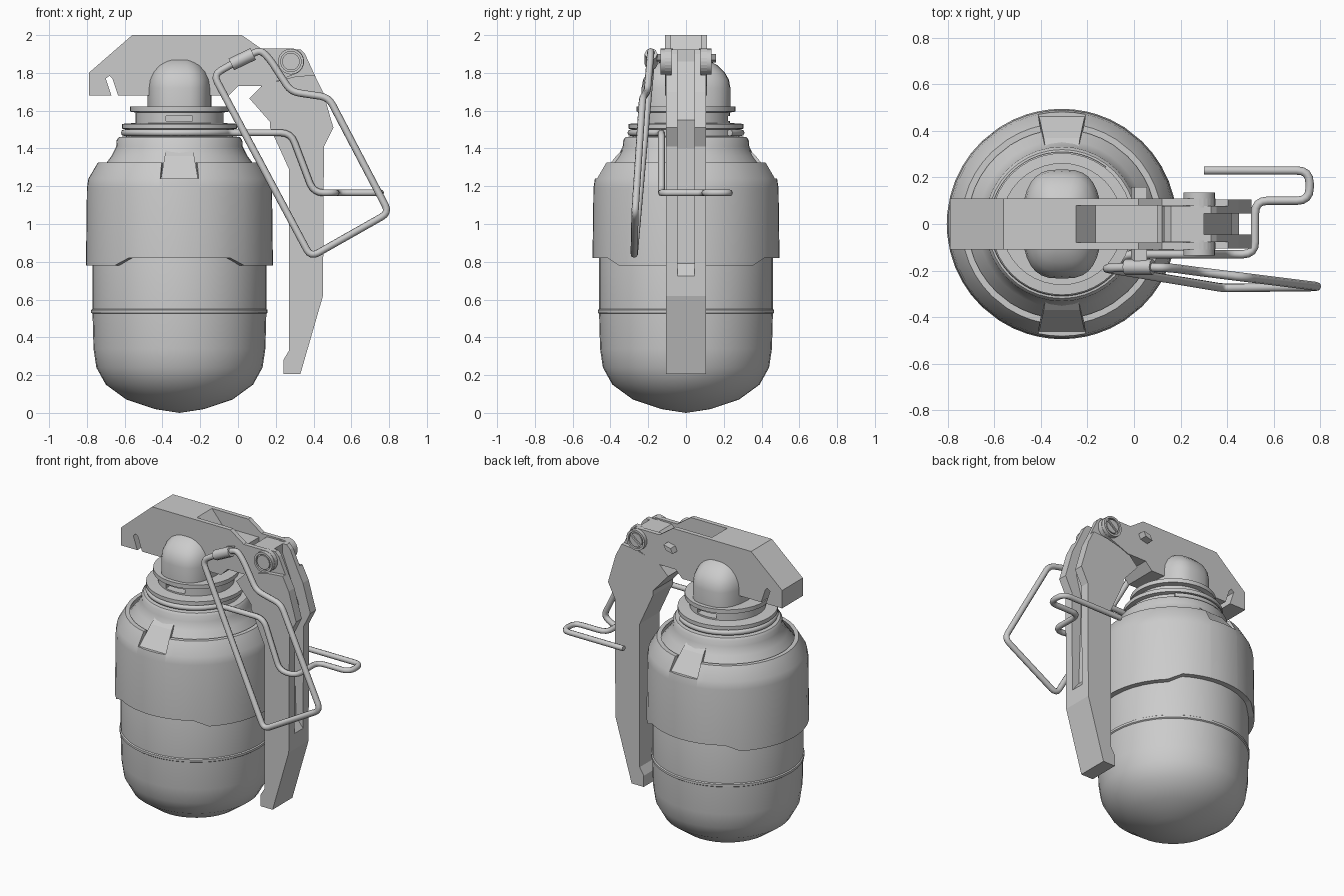
import bpy, bmesh, math
from mathutils import Vector

if "Cube" in bpy.data.objects:
    bpy.data.objects.remove(bpy.data.objects["Cube"])

CX = -0.31  # body axis


def finish(name, bm, angle=35):
    bmesh.ops.remove_doubles(bm, verts=bm.verts, dist=1e-5)
    bmesh.ops.recalc_face_normals(bm, faces=bm.faces)
    me = bpy.data.meshes.new(name)
    bm.to_mesh(me)
    bm.free()
    ob = bpy.data.objects.new(name, me)
    bpy.context.collection.objects.link(ob)
    if angle:
        smooth(ob, angle)
    return ob


def activate(ob):
    bpy.ops.object.select_all(action='DESELECT')
    ob.select_set(True)
    bpy.context.view_layer.objects.active = ob


def smooth(ob, angle=35):
    activate(ob)
    bpy.ops.object.shade_smooth_by_angle(angle=math.radians(angle))


def skin(name, rings, wrap, angle=35):
    """Bridge rings of points; wrap closes the sequence of rings."""
    bm = bmesh.new()
    vs = [[bm.verts.new(p) for p in r] for r in rings]
    n = len(vs[0])
    for i in range(len(vs) if wrap else len(vs) - 1):
        a, b = vs[i], vs[(i + 1) % len(vs)]
        for j in range(n):
            k = (j + 1) % n
            bm.faces.new((a[j], a[k], b[k], b[j]))
    return finish(name, bm, angle)


def lathe(name, prof, segs=40, angle=35):
    return skin(name, [[(CX + r * math.cos(2 * math.pi * j / segs), r * math.sin(2 * math.pi * j / segs), z)
                        for j in range(segs)] for r, z in prof], False, angle)


def prism(name, pts, y0, y1):
    """Side outline in xz, extruded along y."""
    bm = bmesh.new()
    f = bm.faces.new([bm.verts.new((x, y0, z)) for x, z in pts])
    g = bmesh.ops.extrude_face_region(bm, geom=[f])
    bmesh.ops.translate(bm, vec=(0, y1 - y0, 0), verts=[v for v in g['geom'] if isinstance(v, bmesh.types.BMVert)])
    return finish(name, bm, 0)


def cut(ob, cutter):
    m = ob.modifiers.new("cut", 'BOOLEAN')
    m.operation = 'DIFFERENCE'
    m.object = cutter
    cutter.hide_render = True
    activate(ob)
    bpy.ops.object.modifier_apply(modifier=m.name)
    bpy.data.objects.remove(cutter)


def wire(name, pts, r, cyclic=False, fillet=0.05):
    """Round bar through points with rounded corners."""
    P = [Vector(p) for p in pts]
    out, n = [], len(P)
    for i, p in enumerate(P):
        if not cyclic and i in (0, n - 1):
            out.append(p)
            continue
        a, b = P[i - 1] - p, P[(i + 1) % n] - p
        d = min(fillet, a.length * 0.45, b.length * 0.45)
        s, e = p + a.normalized() * d, p + b.normalized() * d
        for t in (0, 0.25, 0.5, 0.75, 1):
            out.append(s * (1 - t) ** 2 + p * 2 * t * (1 - t) + e * t * t)
    cu = bpy.data.curves.new(name, 'CURVE')
    cu.dimensions = '3D'
    cu.bevel_depth = r
    cu.bevel_resolution = 2
    cu.use_fill_caps = True
    sp = cu.splines.new('POLY')
    sp.points.add(len(out) - 1)
    for q, v in zip(sp.points, out):
        q.co = (*v, 1)
    sp.use_cyclic_u = cyclic
    ob = bpy.data.objects.new(name, cu)
    bpy.context.collection.objects.link(ob)
    activate(ob)
    bpy.ops.object.convert(target='MESH')
    smooth(bpy.context.object, 50)


# body with ridge and shoulder
lathe("body", [(0, 0), (0.13, 0.02), (0.28, 0.07), (0.39, 0.15), (0.44, 0.24), (0.455, 0.34), (0.46, 0.525),
               (0.467, 0.53), (0.467, 0.545), (0.46, 0.55), (0.46, 1.20), (0.42, 1.28), (0.36, 1.36),
               (0.335, 1.41), (0.332, 1.445), (0.32, 1.46), (0.28, 1.465), (0, 1.465)])

# sleeve: stepped lower edge, notches at front and back
quad = [0, 6, 12.2, 12.6, 18, 25, 33, 44, 52, 60, 68, 76, 84, 90]
half = quad + [180 - q for q in quad[-2::-1]]
angles = half + [360 - q for q in half[-2:0:-1]]
rings = []
for a in angles:
    q = min(a % 180, 180 - a % 180)  # angle away from the y axis
    zb = 0.82 if q <= 33 else 0.78
    if q < 12.4:
        prof = [(0.495, zb), (0.49, 1.19), (0.483, 1.235), (0.482, 1.24), (0.455, 1.24), (0.452, 1.2), (0.455, zb)]
    else:
        prof = [(0.495, zb), (0.49, 1.19), (0.482, 1.24), (0.432, 1.325), (0.405, 1.325), (0.452, 1.23), (0.455, zb)]
    c, s = math.sin(math.radians(a)), -math.cos(math.radians(a))
    rings.append([(CX + r * c, r * s, z) for r, z in prof])
skin("sleeve", rings, True, 25)

# sloping tabs in the notches
for sgn, side in ((-1, "front"), (1, "back")):
    rings = []
    for r, z, w in ((0.32, 1.405, 0.07), (0.37, 1.36, 0.078), (0.462, 1.24, 0.098)):
        rings.append([(CX - w, sgn * r, z), (CX + w, sgn * r, z),
                      (CX + w, sgn * (r - 0.06), z - 0.03), (CX - w, sgn * (r - 0.06), z - 0.03)])
    skin("notch_tab_" + side, rings, False, 0)

# neck with slotted collar
neck = lathe("neck_collar", [(0, 1.45), (0.28, 1.45), (0.28, 1.50), (0.305, 1.505), (0.305, 1.53), (0.232, 1.535),
                             (0.232, 1.59), (0.262, 1.595), (0.262, 1.622), (0, 1.622)])
for y in (-0.22, 0.22):
    cut(neck, prism("slot_cutter", [(CX - 0.07, 1.545), (CX + 0.07, 1.545), (CX + 0.07, 1.573), (CX - 0.07, 1.573)],
                    y - 0.05, y + 0.05))
smooth(neck)


# striker dome, flattened in x
def power(v, e):
    return math.copysign(abs(v) ** e, v)


levels = [(1, 1.61), (1, 1.72)] + [(math.cos(t), 1.72 + 0.17 * math.sin(t))
                                  for t in [i * math.pi / 12 for i in range(1, 7)]]
skin("dome", [[(CX + 0.17 * s * power(math.cos(a), 0.68), 0.235 * s * power(math.sin(a), 0.8), z)
               for a in [2 * math.pi * j / 32 for j in range(32)]] for s, z in levels], False, 50)

# top arm with rounded hinge end, upper recess and fork
HX, HZ = 0.28, 1.86
arc = [(HX + 0.07 * math.cos(math.radians(a)), HZ + 0.07 * math.sin(math.radians(a))) for a in range(90, -61, -15)]
arm = prism("top_arm", [(-0.79, 1.68), (-0.79, 1.80), (-0.56, 2.0), (0.02, 2.0), (0.12, 1.93)] + arc +
            [(0.14, 1.73), (0.0, 1.73), (-0.05, 1.68), (-0.635, 1.68), (-0.665, 1.77), (-0.68, 1.785),
             (-0.70, 1.77), (-0.67, 1.68)], -0.11, 0.11)
cut(arm, prism("recess_cutter", [(-0.25, 2.001), (-0.165, 1.90), (0.10, 1.90), (0.10, 1.6), (0.5, 1.6), (0.5, 2.1),
                                 (-0.25, 2.1)], -0.08, 0.08))

# lever with a long outer groove
groove = [(0.455, 0.72), (0.40, 0.79), (0.38, 1.40), (0.42, 1.55), (0.30, 1.86), (0.30, 2.0), (0.6, 2.0), (0.6, 0.72)]
lever = prism("lever", [(0.24, 0.205), (0.24, 0.28), (0.27, 0.33), (0.27, 1.29), (0.17, 1.51), (0.17, 1.54),
                        (0.06, 1.665), (0.13, 1.735), (0.30, 1.78), (0.405, 1.79), (0.45, 1.70), (0.505, 1.51),
                        (0.455, 1.41), (0.45, 0.62), (0.33, 0.205)], -0.105, 0.105)
cut(lever, prism("groove_cutter", groove, -0.045, 0.045))
knuckle = prism("lever_knuckle", [(0.12, 1.70), (0.13, 1.89), (0.16, 1.92), (0.33, 1.925), (0.355, 1.90),
                                  (0.41, 1.78), (0.36, 1.68)], -0.077, 0.077)
cut(knuckle, prism("groove_cutter", groove, -0.045, 0.045))

# hinge bosses and slotted screws
for sgn, side in ((-1, "front"), (1, "back")):
    rings = [[(HX + r * math.cos(j * math.pi / 12), sgn * y, HZ + r * math.sin(j * math.pi / 12)) for j in range(24)]
             for r, y in ((0, 0.07), (0.068, 0.07), (0.068, 0.135), (0.054, 0.135), (0.054, 0.12), (0, 0.12))]
    skin("hinge_boss_" + side, rings, False)
    rings = [[(HX + r * math.cos(j * math.pi / 12), sgn * y, HZ + r * math.sin(j * math.pi / 12)) for j in range(24)]
             for r, y in ((0, 0.10), (0.046, 0.10), (0.046, 0.133), (0, 0.133))]
    screw = skin("hinge_screw_" + side, rings, False)
    d, n = Vector((0.05, 0.04)), Vector((-0.005, 0.007))
    h = Vector((HX, HZ))
    cut(screw, prism("screw_slot_cutter", [h - d - n, h + d - n, h + d + n, h - d + n],
                     sgn * 0.13 - 0.008, sgn * 0.13 + 0.015 * sgn + 0.008))
    smooth(screw)

# safety pin through the arm, clip bead and clip loop
prism("safety_pin", [(-0.012, 1.855), (0.04, 1.868), (0.055, 1.90), (0.003, 1.888)], -0.19, 0.16)
wire("clip_bead", [(-0.035, -0.185, 1.845), (0.08, -0.185, 1.90)], 0.034)
wire("clip_loop", [(0.0, -0.185, 1.865), (0.12, -0.187, 1.922), (0.17, -0.19, 1.87), (0.28, -0.205, 1.70),
                   (0.48, -0.23, 1.67), (0.80, -0.27, 1.06), (0.385, -0.275, 0.825),
                   (-0.13, -0.19, 1.79)], 0.019, True, 0.045)

# retaining spring: open ring round the neck, then an arm bent round the lever
R = 0.293
ring = [(CX + R * math.cos(math.radians(a)), R * math.sin(math.radians(a)), 1.483) for a in range(52, 333, 10)]
wire("retaining_spring", ring + [(0.0, -0.13, 1.483), (0.28, -0.13, 1.483), (0.40, -0.13, 1.165), (0.52, -0.13, 1.165),
                                 (0.52, 0.10, 1.165), (0.755, 0.10, 1.165), (0.755, 0.23, 1.165),
                                 (0.30, 0.23, 1.165)], 0.018, False, 0.055)
